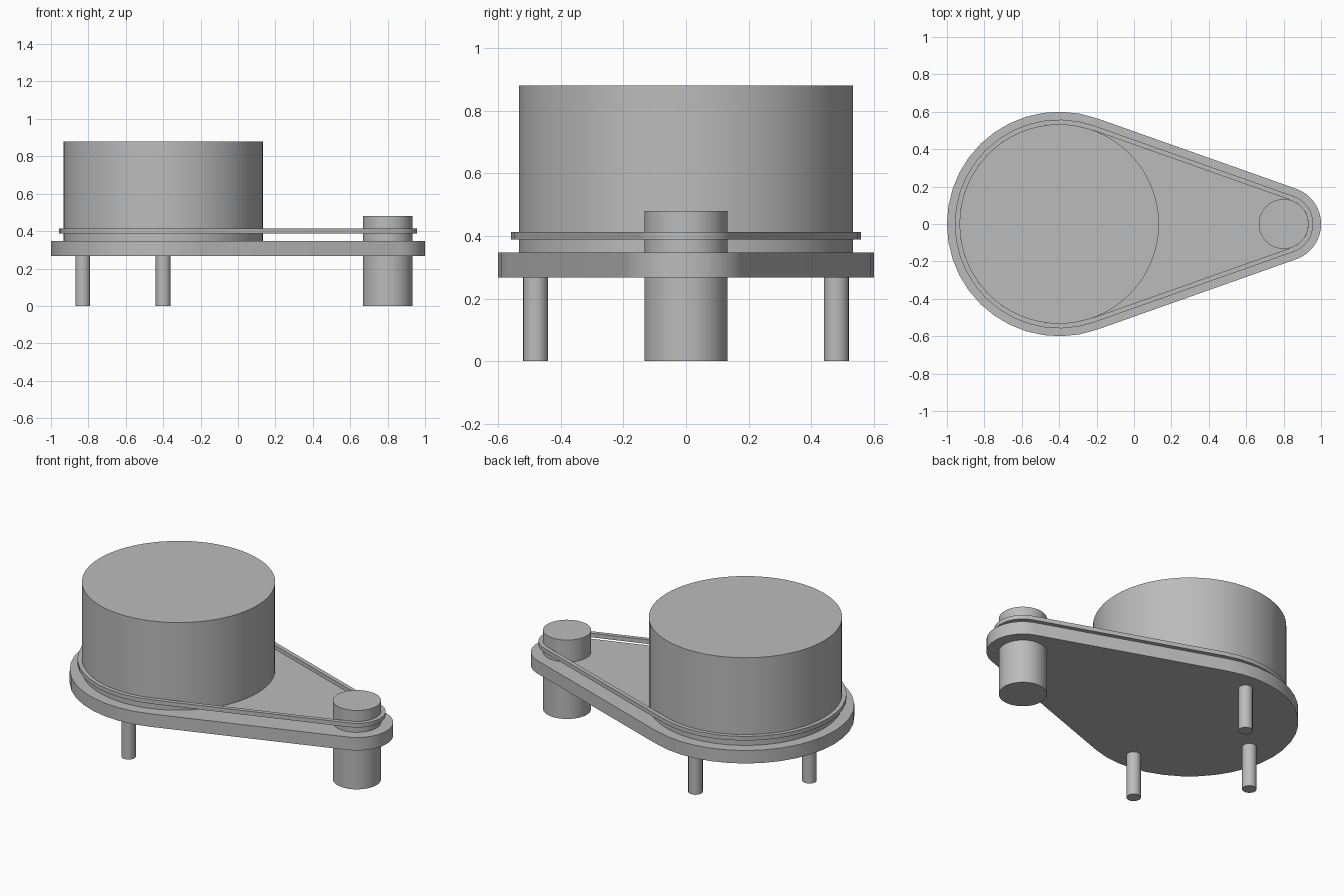
import bpy, bmesh, math

cube = bpy.data.objects.get("Cube")
if cube:
    bpy.data.objects.remove(cube, do_unlink=True)

GREY = (0.5, 0.5, 0.5, 1)
mat = bpy.data.materials.new("plain grey")
mat.use_nodes = True
mat.diffuse_color = GREY
mat.node_tree.nodes["Principled BSDF"].inputs["Base Color"].default_value = GREY

BIG_X, SMALL_X = -0.4, 0.8      # centres of the two round ends
BIG_R, SMALL_R = 0.533, 0.133   # platter and motor radii
BASE_BOTTOM, BASE_TOP = 0.268, 0.347


def finish(obj):
    obj.data.materials.append(mat)
    bpy.ops.object.select_all(action='DESELECT')
    obj.select_set(True)
    bpy.context.view_layer.objects.active = obj
    bpy.ops.object.shade_smooth_by_angle(angle=math.radians(30))


def cylinder(name, x, y, radius, bottom, top, sides):
    bpy.ops.mesh.primitive_cylinder_add(
        vertices=sides, radius=radius, depth=top - bottom,
        location=(x, y, (bottom + top) / 2))
    obj = bpy.context.object
    obj.name = name
    finish(obj)


def teardrop(offset, steps=24):
    """Outline wrapped around both round ends, grown outward by offset."""
    tangent = math.acos((BIG_R - SMALL_R) / (SMALL_X - BIG_X))
    points = []
    for x, r, start, end in (
            (SMALL_X, SMALL_R + offset, -tangent, tangent),
            (BIG_X, BIG_R + offset, tangent, 2 * math.pi - tangent)):
        for i in range(steps + 1):
            a = start + (end - start) * i / steps
            points.append((x + r * math.cos(a), r * math.sin(a)))
    return points


def slab(name, bottom, top, outer, inner=None):
    """Extruded teardrop, hollow when an inner offset is given."""
    bm = bmesh.new()

    def ring(offset, z):
        return [bm.verts.new((x, y, z)) for x, y in teardrop(offset)]

    def bridge(a, b):
        for i in range(len(a)):
            j = (i + 1) % len(a)
            bm.faces.new((a[i], a[j], b[j], b[i]))

    low, high = ring(outer, bottom), ring(outer, top)
    bridge(low, high)
    if inner is None:
        bm.faces.new(low)
        bm.faces.new(high)
    else:
        low_in, high_in = ring(inner, bottom), ring(inner, top)
        bridge(high, high_in)
        bridge(high_in, low_in)
        bridge(low_in, low)
    bmesh.ops.recalc_face_normals(bm, faces=bm.faces)
    mesh = bpy.data.meshes.new(name)
    bm.to_mesh(mesh)
    bm.free()
    obj = bpy.data.objects.new(name, mesh)
    bpy.context.collection.objects.link(obj)
    finish(obj)


# Base plate and drive belt
slab("base_plate", BASE_BOTTOM, BASE_TOP, 0.067)
slab("drive_belt", 0.388, 0.413, 0.025, 0.0)

# Platter, and motor with its pulley passing through the base
cylinder("platter", BIG_X, 0, BIG_R, BASE_TOP, 0.88, 64)
cylinder("motor", SMALL_X, 0, SMALL_R, 0, 0.48, 40)

# Three legs under the wide end
for name, x, y in (("front_leg", BIG_X, -0.48),
                   ("back_leg", BIG_X, 0.48),
                   ("side_leg", -0.83, 0)):
    cylinder(name, x, y, 0.04, 0, BASE_BOTTOM, 20)
